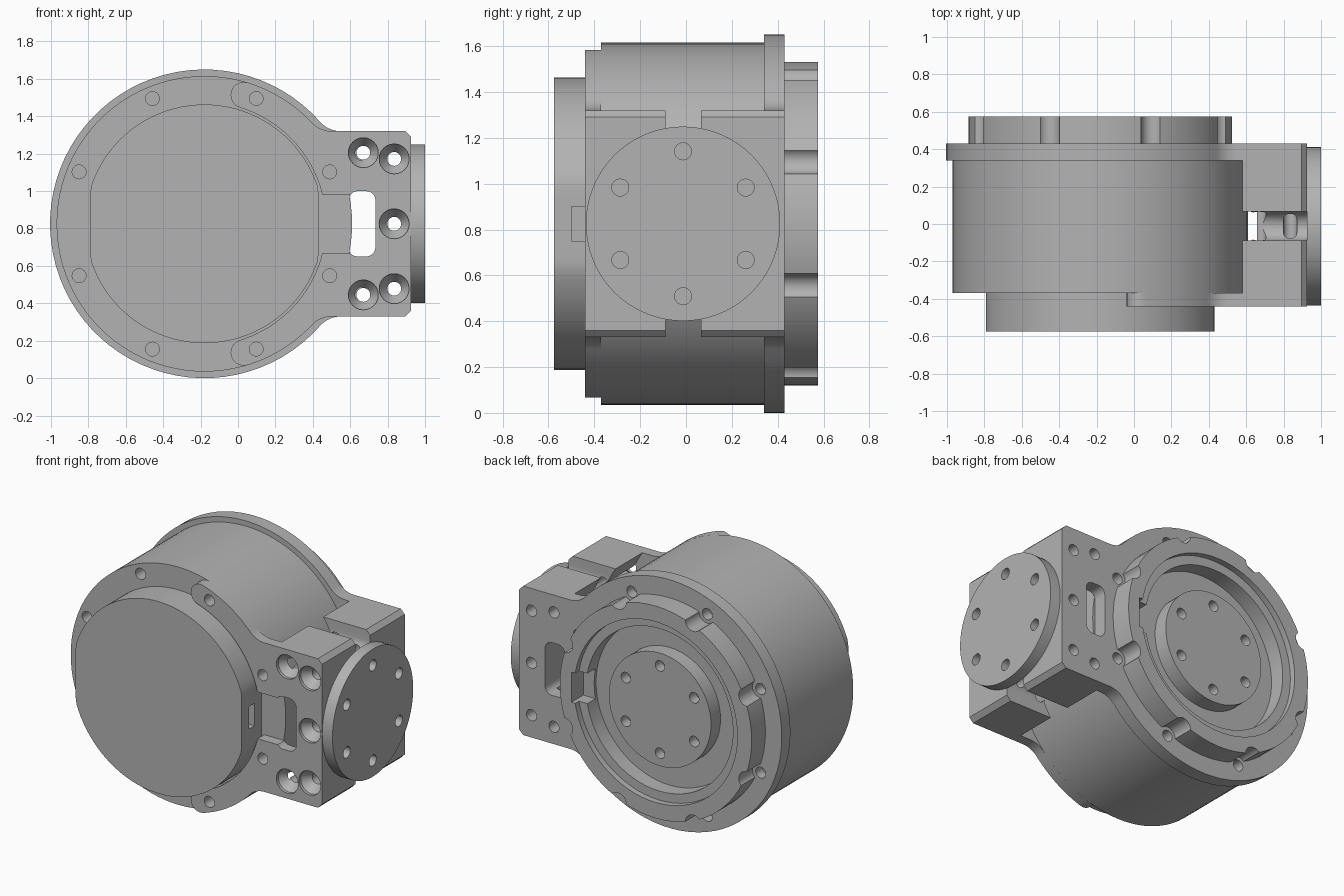
import bpy, bmesh
from math import sin, cos, pi, radians, asin, sqrt, atan2

if "Cube" in bpy.data.objects:
    bpy.data.objects.remove(bpy.data.objects["Cube"])

grey = bpy.data.materials.new("satin grey metal")
grey.use_nodes = True
colour = (0.45, 0.45, 0.45, 1)
grey.diffuse_color = colour
grey.node_tree.nodes["Principled BSDF"].inputs["Base Color"].default_value = colour

CX, CZ = -0.18, 0.825            # main axis, running along y
BOLT = 0.725                     # bolt circle radius
BOLT_ANGLES = [pi / 8 + k * pi / 4 for k in range(8)]


def arc(cx, cz, r, a0, a1, n):
    return [(cx + r * cos(a0 + (a1 - a0) * i / n),
             cz + r * sin(a0 + (a1 - a0) * i / n)) for i in range(n + 1)]


def circle(cx, cz, r, n=72):
    return arc(cx, cz, r, 0, 2 * pi, n)[:-1]


def polar(r, a):
    return CX + r * cos(a), CZ + r * sin(a)


def loft(name, rings, axis="y"):
    """Closed solid through (outline, depth) sections along an axis."""
    bm = bmesh.new()
    loops = []
    for pts, d in rings:
        loops.append([bm.verts.new((u, d, v) if axis == "y" else (d, u, v)) for u, v in pts])
    n = len(loops[0])
    for a, b in zip(loops, loops[1:]):
        for i in range(n):
            bm.faces.new((a[i], a[(i + 1) % n], b[(i + 1) % n], b[i]))
    bm.faces.new(loops[0])
    bm.faces.new(loops[-1])
    bmesh.ops.recalc_face_normals(bm, faces=bm.faces)
    mesh = bpy.data.meshes.new(name)
    bm.to_mesh(mesh)
    bm.free()
    mesh.materials.append(grey)
    ob = bpy.data.objects.new(name, mesh)
    bpy.context.collection.objects.link(ob)
    return ob


def prism(name, pts, d0, d1, axis="y"):
    return loft(name, [(pts, d0), (pts, d1)], axis)


def drill(cx, cz, r, d0, d1, axis="y"):
    return prism("cutter", circle(cx, cz, r, 24), d0, d1, axis)


def box(x0, x1, z0, z1, d0, d1):
    return prism("cutter", [(x0, z0), (x1, z0), (x1, z1), (x0, z1)], d0, d1)


def combine(ob, others, operation="DIFFERENCE"):
    bpy.ops.object.select_all(action="DESELECT")
    bpy.context.view_layer.objects.active = ob
    ob.select_set(True)
    for other in others:
        other.hide_render = True
        mod = ob.modifiers.new("boolean", "BOOLEAN")
        mod.operation, mod.solver, mod.object = operation, "EXACT", other
        bpy.ops.object.modifier_apply(modifier=mod.name)
        bpy.data.objects.remove(other)
    return ob


def mirror_z(half):
    """Close an upper half outline with its reflection below the axis."""
    return half + [(x, 2 * CZ - z) for x, z in reversed(half)]


CORNER = [(0.895, 1.32), (0.925, 1.29)]
FILLET = 0.15


def shoulder(radius, start):
    """Arc of the housing, concave fillet, then the chamfered bracket corner."""
    dz = 1.32 - CZ + FILLET
    dx = sqrt((radius + FILLET) ** 2 - dz ** 2)
    a = atan2(dz, dx)
    return (arc(CX, CZ, radius, start, a, 30)
            + arc(CX + dx, CZ + dz, FILLET, a + pi, 1.5 * pi, 8)[1:] + CORNER)


# Rear flange with its bracket outline
rear = prism("bracket", mirror_z(shoulder(0.825, pi - 0.04)), 0.34, 0.43)

# Front plate: two rounded arms hugging the cap
end = radians(73)
tip = polar(0.72, end)
half = (arc(CX, CZ, 0.65, 0.02, end, 24)
        + arc(*tip, 0.07, end + pi, end, 10)[1:-1] + shoulder(0.79, end))
front = prism("front_plate", mirror_z(half), -0.44, -0.37)

# Block between the plates, hollowed around the drum
lim = asin(0.495 / 0.907)
block = prism("block", mirror_z(arc(CX, CZ, 0.907, 0.01, lim, 14) + CORNER), -0.37, 0.34)
grooves = []
for s in (1, -1):
    u = arc(-0.011, 1.25, 0.0775, pi, 2 * pi, 14) + [(0.0665, 1.5), (-0.0885, 1.5)]
    u = [(y, z if s > 0 else 2 * CZ - z) for y, z in u]
    grooves.append(prism("cutter", u, 0.3, 1.1, "x"))
combine(block, grooves)
bracket = combine(rear, [block, front], "UNION")

# Window, cable notch and countersunk screw holes
window = []
for x, z, a in ((0.685, 0.95, 0), (0.64, 0.95, pi / 2), (0.64, 0.70, pi), (0.685, 0.70, 1.5 * pi)):
    window += arc(x, z, 0.05, a, a + pi / 2, 5)
cuts = [prism("cutter", window, -0.6, 0.6), box(0.4, 0.62, 0.67, 0.98, -0.6, -0.36)]
for x, z in ((0.67, 1.205), (0.835, 1.172), (0.835, CZ), (0.835, 0.478), (0.67, 0.445)):
    cuts.append(loft("cutter", [(circle(x, z, r, 24), y) for r, y in
                                ((0.08, -0.5), (0.08, -0.42), (0.037, -0.36), (0.037, 0.6))]))
for a in BOLT_ANGLES:
    cuts.append(drill(*polar(BOLT, a), 0.037, -0.6, -0.36))
    cuts.append(drill(*polar(BOLT, a), 0.037, 0.36, 0.6))
combine(bracket, cuts)

# Motor drum with blind bolt holes in its front
drum = prism("drum", circle(CX, CZ, 0.79, 96), -0.37, 0.34)
combine(drum, [drill(*polar(BOLT, a), 0.037, -0.5, -0.27) for a in BOLT_ANGLES])

# Front cap with flattened sides and a connector port
flat = [(min(max(x, -0.79), 0.43), z) for x, z in circle(CX, CZ, 0.638, 96)]
cap = prism("front_cap", flat, -0.575, -0.37)
combine(cap, [box(0.37, 0.5, 0.75, 0.9, -0.5, -0.44)])

# Rear ring, scalloped around the bolts and stepped inside
ring = prism("rear_ring", circle(CX, CZ, 0.705), 0.43, 0.575)
combine(ring, [prism("cutter", circle(CX, CZ, 0.60), 0.535, 0.7),
               prism("cutter", circle(CX, CZ, 0.54), 0.40, 0.7),
               box(CX + 0.45, CX + 0.62, CZ - 0.1, CZ + 0.1, 0.45, 0.7)]
        + [drill(*polar(BOLT, a), 0.06, 0.40, 0.7) for a in BOLT_ANGLES])

# Rear hub
hub = prism("rear_hub", circle(CX, CZ, 0.375), 0.42, 0.53)
combine(hub, [drill(*polar(0.29, k * pi / 3 + pi / 6), 0.035, 0.46, 0.6) for k in range(6)])

# Side output disc
disc = prism("side_disc", circle(-0.013, CZ, 0.424), 0.925, 1.0, "x")
combine(disc, [drill(-0.013 + 0.316 * cos(a), CZ + 0.316 * sin(a), 0.037, 0.94, 1.1, "x")
               for a in [pi / 6 + k * pi / 3 for k in range(6)]])

# Smooth curved walls, keep edges sharp
bpy.ops.object.select_all(action="DESELECT")
for ob in (bracket, drum, cap, ring, hub, disc):
    ob.select_set(True)
bpy.context.view_layer.objects.active = bracket
bpy.ops.object.shade_smooth_by_angle(angle=radians(28))
